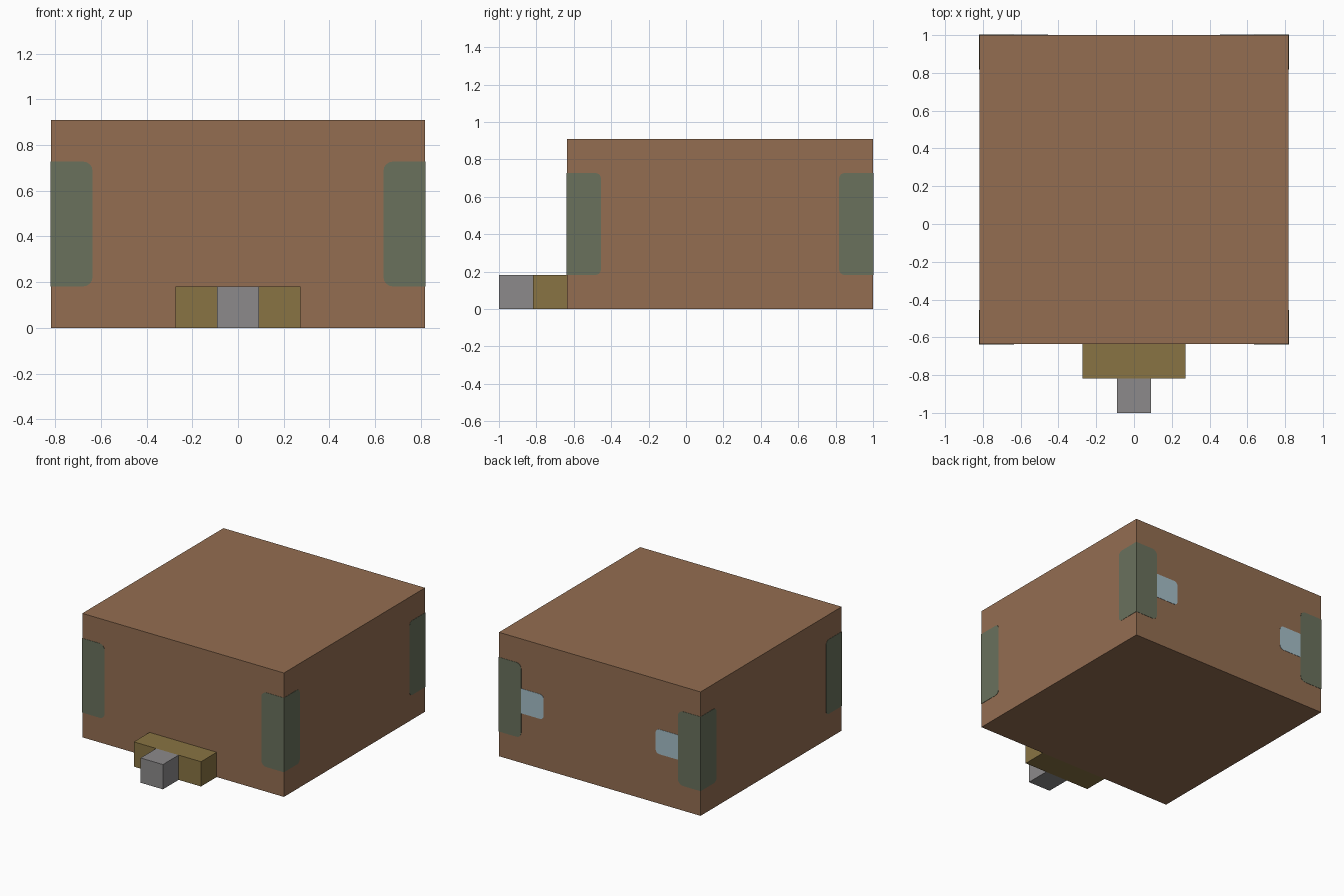
import bpy, bmesh, math
from mathutils import Vector

if "Cube" in bpy.data.objects:
    bpy.data.objects.remove(bpy.data.objects["Cube"])

U = 1 / 11            # module the whole design is based on
HALF = 9 * U          # half width of the body
MID_Y = 2 * U         # body centre along y
T = 0.002             # plate thickness outside the wall


def material(name, r, g, b):
    m = bpy.data.materials.new(name)
    m.use_nodes = True
    m.diffuse_color = (r, g, b, 1)
    m.node_tree.nodes["Principled BSDF"].inputs["Base Color"].default_value = (r, g, b, 1)
    return m


brown = material("warm brown", 0.295, 0.155, 0.083)
green = material("grey green", 0.142, 0.166, 0.108)
olive = material("olive yellow", 0.25, 0.174, 0.056)
grey = material("mid grey", 0.262, 0.254, 0.258)
blue = material("pale blue", 0.38, 0.52, 0.58)


def finish(bm, name, mat):
    bmesh.ops.recalc_face_normals(bm, faces=bm.faces)
    me = bpy.data.meshes.new(name)
    bm.to_mesh(me)
    bm.free()
    me.materials.append(mat)
    ob = bpy.data.objects.new(name, me)
    bpy.context.collection.objects.link(ob)
    return ob


def box(name, mat, width, y0, y1, height):
    bm = bmesh.new()
    bmesh.ops.create_cube(bm, size=1)
    for v in bm.verts:
        v.co.x *= width
        v.co.y = y0 + (v.co.y + 0.5) * (y1 - y0)
        v.co.z = (v.co.z + 0.5) * height
    finish(bm, name, mat)


def plate(name, mat, origin, along, normal, start, end, z0, z1, radius):
    """Thin plate on a wall, running from start to end, rounded at its far corners."""
    along, normal = Vector(along), Vector(normal)
    pts = [(start, z1), (start, z0)]
    for cz, first in ((z0 + radius, -90), (z1 - radius, 0)):
        for i in range(5):
            a = math.radians(first + i * 22.5)
            pts.append((end - radius + radius * math.cos(a), cz + radius * math.sin(a)))
    bm = bmesh.new()
    base = Vector(origin) - normal * T
    face = bm.faces.new([bm.verts.new(base + along * s + Vector((0, 0, z))) for s, z in pts])
    ext = bmesh.ops.extrude_face_region(bm, geom=[face])
    moved = [e for e in ext["geom"] if isinstance(e, bmesh.types.BMVert)]
    bmesh.ops.translate(bm, verts=moved, vec=normal * 2 * T)
    finish(bm, name, mat)


# Main body with the stepped block at the front
box("body", brown, 2 * HALF, MID_Y - HALF, MID_Y + HALF, 10 * U)
box("front_block", olive, 6 * U, -9 * U, -7 * U, 2 * U)
box("front_knob", grey, 2 * U, -1, -9 * U, 2 * U)

# Corner panels wrapping each upright edge
for sx, side in ((1, "left"), (-1, "right")):
    for sy, end in ((-1, "front"), (1, "back")):
        corner = (sx * HALF, MID_Y + sy * HALF, 0)
        plate(f"{end}_{side}_panel", green, corner, (-sx, 0, 0), (0, sy, 0),
              -T, 2 * U, 2 * U, 8 * U, 0.04)
        plate(f"{side}_{end}_side_panel", green, corner, (0, -sy, 0), (sx, 0, 0),
              -T, 2 * U, 2 * U, 8 * U, 0.03)
    # Small pale window beside each rear panel
    plate(f"back_{side}_window", blue, (sx * HALF, MID_Y + HALF, 0), (-sx, 0, 0), (0, 1, 0),
          2 * U, 4 * U, 4 * U, 6 * U, 0.03)
